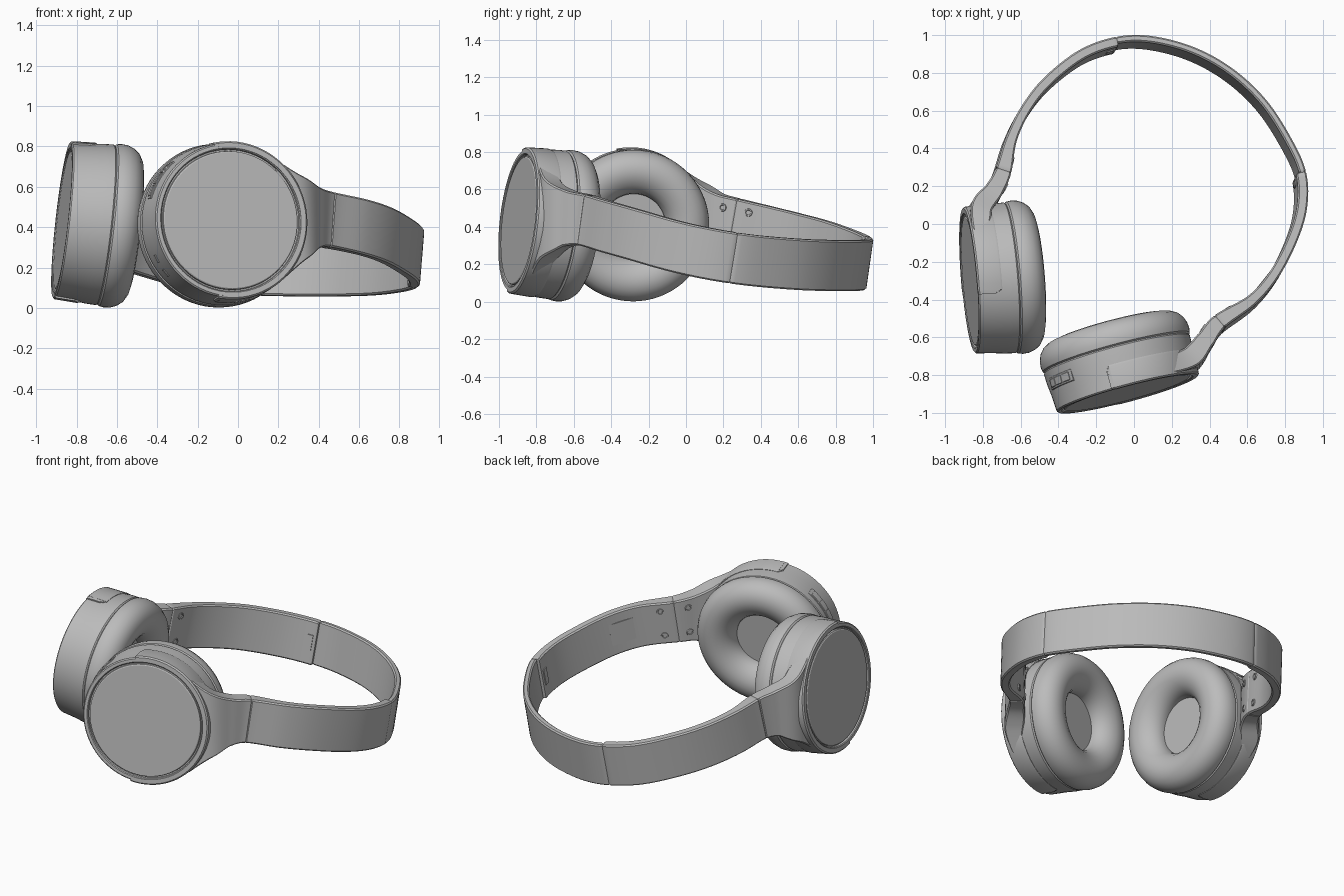
import bpy, bmesh, math
from mathutils import Vector, Matrix

if "Cube" in bpy.data.objects:
    bpy.data.objects.remove(bpy.data.objects["Cube"], do_unlink=True)

grey = bpy.data.materials.new("mid grey")
grey.use_nodes = True
colour = (0.5, 0.5, 0.5, 1)
grey.diffuse_color = colour
grey.node_tree.nodes["Principled BSDF"].inputs["Base Color"].default_value = colour


def finish(bm, name, matrix=None):
    """Turn a bmesh into a smooth object with sharp creases."""
    bmesh.ops.remove_doubles(bm, verts=bm.verts, dist=0.0002)
    bmesh.ops.recalc_face_normals(bm, faces=bm.faces)
    for f in bm.faces:
        f.smooth = True
    for e in bm.edges:
        if e.is_manifold and e.calc_face_angle(0) > math.radians(32):
            e.smooth = False
    mesh = bpy.data.meshes.new(name)
    bm.to_mesh(mesh)
    bm.free()
    mesh.materials.append(grey)
    obj = bpy.data.objects.new(name, mesh)
    if matrix:
        obj.matrix_world = matrix
    bpy.context.collection.objects.link(obj)


def lathe(name, profile, matrix, start=None, end=None):
    """Spin (radius, depth) points; with angles, spin a closed section."""
    bm = bmesh.new()
    full = start is None
    a0, a1 = (0, 360) if full else (start, end)
    spin = Matrix.Rotation(math.radians(a0), 3, 'Z')
    verts = [bm.verts.new(spin @ Vector((r, 0, d))) for r, d in profile]
    if full:
        geom = verts + [bm.edges.new(p) for p in zip(verts, verts[1:])]
    else:
        f = bm.faces.new(verts)
        geom = verts + list(f.edges) + [f]
        bmesh.ops.duplicate(bm, geom=[f])
    bmesh.ops.spin(bm, geom=geom, cent=(0, 0, 0), axis=(0, 0, 1),
                   angle=math.radians(a1 - a0),
                   steps=max(4, round((a1 - a0) / 5)))
    finish(bm, name, matrix)


def box_section(r0, r1, d0, d1, c=0.003):
    return [(r0, d0), (r1 - c, d0), (r1, d0 + c),
            (r1, d1 - c), (r1 - c, d1), (r0, d1)]


# Ear cups, in a frame with X toward the band and Z into the ear
shell = [(0, 0.004), (0.338, 0.004), (0.344, 0.008), (0.346, 0.02),
         (0.353, 0.02), (0.355, 0.006), (0.36, 0.002), (0.378, 0.002),
         (0.385, 0.009), (0.39, 0.09), (0.398, 0.16), (0.4, 0.215),
         (0.394, 0.222), (0.3, 0.222), (0, 0.222)]
cushion = [(0.3, 0.22), (0.393, 0.222), (0.403, 0.23), (0.407, 0.255),
           (0.404, 0.287), (0.392, 0.318), (0.37, 0.345), (0.338, 0.363),
           (0.3, 0.371), (0.262, 0.365), (0.228, 0.35), (0.2, 0.327),
           (0.18, 0.298), (0.172, 0.268), (0.172, 0.25), (0, 0.25)]
yoke = [(0.358, 0.015), (0.36, 0), (0.386, 0), (0.394, 0.008),
        (0.4, 0.12), (0.397, 0.13), (0.38, 0.13)]


def cup_frame(centre, inward, sign):
    z = Vector(inward).normalized()
    x = Vector((0, 0, 1)).cross(z).normalized() * sign
    m = Matrix((x, z.cross(x), z)).transposed().to_4x4()
    m.translation = centre
    return m


front_cup = cup_frame((-0.035, -0.9, 0.435), (-0.257, 0.96, -0.11), -1)
side_cup = cup_frame((-0.873, -0.302, 0.435), (0.99, 0.08, -0.11), 1)
for label, m in (("front", front_cup), ("side", side_cup)):
    lathe(label + "_cup_shell", shell, m)
    lathe(label + "_ear_cushion", cushion, m)
    lathe(label + "_yoke", yoke, m, -98, 98)
    # Rounded tips of the yoke, narrowing in short steps
    for k, depth in enumerate((0.124, 0.115, 0.1)):
        tip = [(0.36, 0.002), (0.386, 0.002), (0.394, 0.009),
               (0.398, depth - 0.004), (0.395, depth), (0.37, depth)]
        for s in (-1, 1):
            a, b = sorted((s * (98 + k), s * (99 + k)))
            lathe(label + "_yoke_tip", tip, m, a, b)

# Control buttons and ports on the front cup
lathe("button_surround", box_section(0.38, 0.4, 0.11, 0.175), front_cup, -162, -130)
for i in range(3):
    a = -160 + i * 9.5
    lathe("button", box_section(0.39, 0.403, 0.12, 0.165), front_cup, a, a + 8)
for a in (138, 150):
    lathe("port_cover", box_section(0.38, 0.399, 0.12, 0.155), front_cup, a, a + 6)

# Band path from the front cup round the back to the side cup
path = [(0.19, -0.78, 0.44), (0.3, -0.715, 0.445), (0.372, -0.625, 0.445),
        (0.445, -0.533, 0.435), (0.615, -0.42, 0.4), (0.735, -0.28, 0.36),
        (0.832, -0.09, 0.305), (0.88, 0.08, 0.265), (0.874, 0.25, 0.235),
        (0.8, 0.42, 0.215), (0.67, 0.62, 0.2), (0.5, 0.78, 0.195),
        (0.3, 0.892, 0.195), (0.08, 0.95, 0.2), (-0.1, 0.946, 0.215),
        (-0.285, 0.88, 0.245), (-0.465, 0.74, 0.295), (-0.582, 0.592, 0.335),
        (-0.66, 0.43, 0.375), (-0.702, 0.262, 0.415), (-0.75, 0.165, 0.43),
        (-0.814, 0.075, 0.435), (-0.833, -0.05, 0.435)]
flare = [(0.3, 0.075), (0.205, 0.115), (0.15, 0.1), (0.137, 0.085), (0.137, 0.06)]
LAST = len(path) - 1
WIDTH_DIR = Vector((0.08, 0.14, 0.98)).normalized()


def control(i):
    i = max(0, min(LAST, i))
    k = min(i, LAST - i)
    size = flare[k] if k < len(flare) else (0.137, 0.055)
    return Vector((*path[i], *size))


def sample(u):
    """Catmull-Rom point: position, half width and thickness."""
    i = min(int(u), LAST - 1)
    t = u - i
    a, b, c, d = (control(i + k) for k in (-1, 0, 1, 2))
    return (b * 2 + (c - a) * t + (a * 2 - b * 5 + c * 4 - d) * t ** 2
            + (b * 3 - a - c * 3 + d) * t ** 3) / 2


def frame(u):
    s = sample(u)
    ahead, behind = sample(min(u + 0.02, LAST)), sample(max(u - 0.02, 0))
    tangent = (Vector(ahead[:3]) - Vector(behind[:3])).normalized()
    out = tangent.cross(WIDTH_DIR).normalized()
    return Vector(s[:3]), tangent, out, out.cross(tangent), s[3], s[4]


def ribbon(name, u0, u1, thin=0.0):
    """Loft a chamfered strip along part of the path."""
    bm = bmesh.new()
    steps = int((u1 - u0) * 7)
    us = [u0] + [u0 + 0.04] + [u0 + (u1 - u0) * k / steps for k in range(1, steps)]
    us += [u1 - 0.04, u1]
    rings = []
    for k, u in enumerate(us):
        p, tangent, out, up, h, t = frame(u)
        shrink = 0.004 if k in (0, len(us) - 1) else 0
        h -= shrink
        top, low = t / 2 - shrink, -t / 2 + thin + shrink
        c = min(0.008, (top - low) * 0.3)
        half = [(h - c, top), (h, top - c), (h, low + c), (h - c, low)]
        section = half + [(-w, o) for w, o in reversed(half)]
        rings.append([bm.verts.new(p + up * w + out * o) for w, o in section])
    for r, s in zip(rings, rings[1:]):
        for j in range(len(r)):
            n = (j + 1) % len(r)
            bm.faces.new((r[j], r[n], s[n], s[j]))
    bm.faces.new(rings[0])
    bm.faces.new(rings[-1])
    finish(bm, name)


ribbon("front_arm", 0, 3)
ribbon("front_slider", 3, 8)
ribbon("headband", 8, 14, 0.018)
ribbon("side_slider", 14, 19)
ribbon("side_arm", 19, LAST)


def on_inner_face(u, lift):
    """Frame on the inside of the band, Z pointing to the middle."""
    p, tangent, out, up, h, t = frame(u)
    m = Matrix((tangent, -up, -out)).transposed().to_4x4()
    m.translation = p - out * t / 2 + up * lift
    return m


# Screws beside each arm joint
for u in (2.5, 3.4, LAST - 3.4, LAST - 2.5):
    for lift in (-0.08, 0.08):
        lathe("screw", [(0, 0.001), (0.012, 0.001), (0.014, 0.005),
                        (0.02, 0.005), (0.022, -0.004)], on_inner_face(u, lift))

# Thin label plate inside the front slider
bm = bmesh.new()
bmesh.ops.create_cube(bm, size=1, matrix=Matrix.Diagonal((0.17, 0.14, 0.009, 1)))
finish(bm, "inner_plate", on_inner_face(4.6, 0))

# Small latches where the headband meets the sliders
for u in (7.8, 14.2):
    bm = bmesh.new()
    bmesh.ops.create_cube(bm, size=1, matrix=Matrix.Diagonal((0.035, 0.1, 0.012, 1)))
    finish(bm, "latch", on_inner_face(u, 0))
